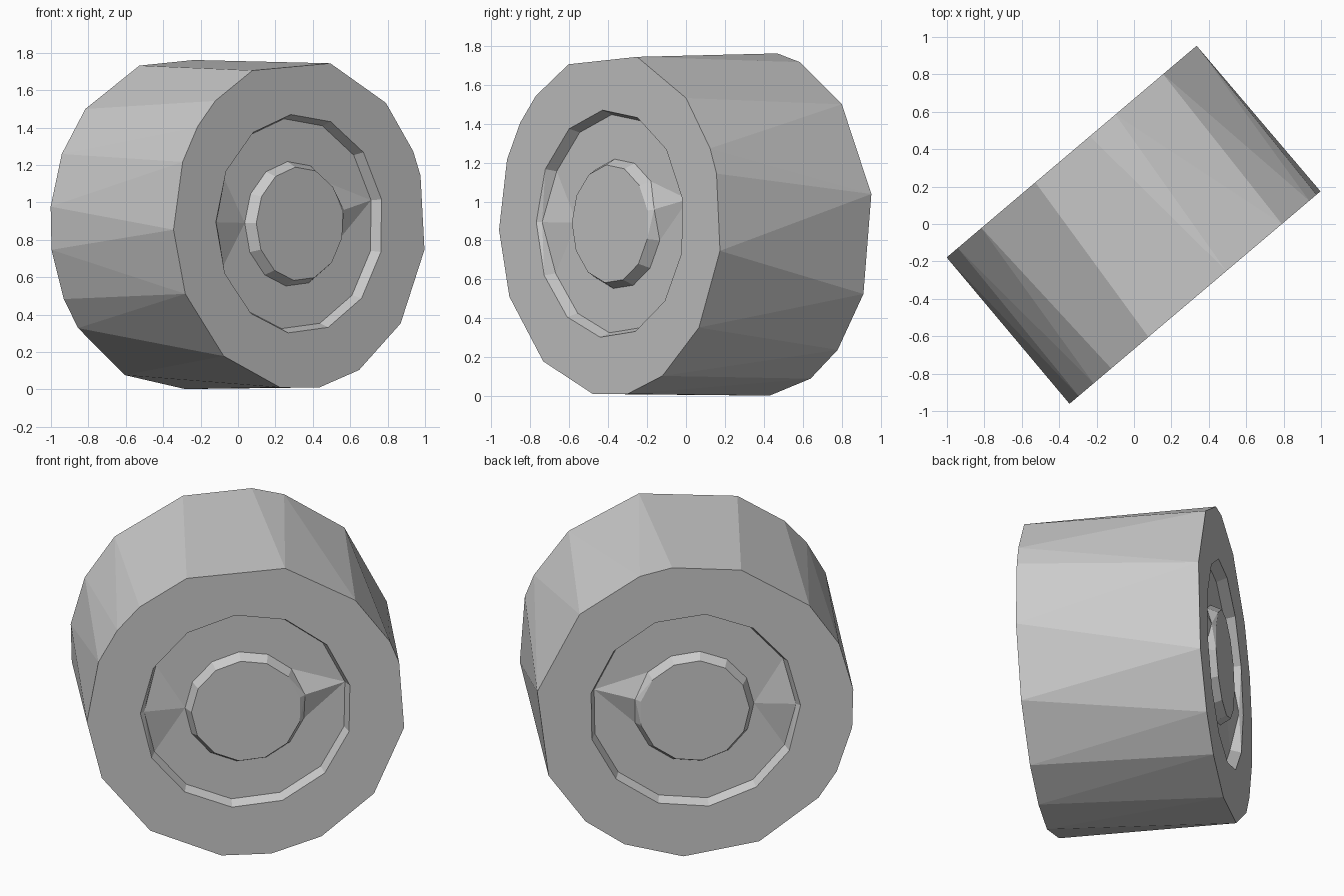
import bpy, bmesh
from math import radians, cos, sin
from mathutils import Vector

if "Cube" in bpy.data.objects:
    bpy.data.objects.remove(bpy.data.objects["Cube"])

AXLE = Vector((0.646, -0.763, 0))
SIDE = Vector((0.763, 0.646, 0))
UP = Vector((0, 0, 1))
CENTRE = Vector((0, 0, 0.885))
HALF_WIDTH = 0.511
RADIUS = 0.885
DEPTH = 0.06

# Uneven facet angles of the tread, one list per side of the wheel
FRONT = [-178, -155, -127, -99, -81, -62, -37, -9, 17, 26, 47, 76, 112, 132, 144, 158]
BACK = [-171, -153, -141, -114, -86, -64, -47, -24, 10, 44, 70, 82, 107, 136, 155, 174]
RIM = [96 + i * 360 / 13 for i in range(13)]


def ring(bm, angles, radius, offset, raised=None):
    """Closed ring of vertices; one vertex can sit further out along the axle."""
    verts = []
    for i, a in enumerate(angles):
        off = offset * (1 + (0.04 / abs(offset) if i == raised else 0))
        a = radians(a)
        verts.append(bm.verts.new(CENTRE + AXLE * off
                     + SIDE * radius * cos(a) + UP * radius * sin(a)))
    edges = [bm.edges.new((verts[i - 1], verts[i])) for i in range(len(verts))]
    return verts, edges


def finish(name, bm):
    bmesh.ops.triangulate(bm, faces=[f for f in bm.faces if len(f.verts) == 4])
    bmesh.ops.recalc_face_normals(bm, faces=bm.faces[:])
    mesh = bpy.data.meshes.new(name)
    bm.to_mesh(mesh)
    bm.free()
    obj = bpy.data.objects.new(name, mesh)
    bpy.context.collection.objects.link(obj)


bm = bmesh.new()
# Tread
front = ring(bm, FRONT, RADIUS, HALF_WIDTH)
back = ring(bm, BACK, RADIUS, -HALF_WIDTH)
n = len(FRONT)
for i in range(n):
    bm.faces.new((front[0][i - 1], front[0][i], back[0][i], back[0][i - 1]))

# Sidewall, recessed rim channel and raised hub on both sides
for sign, outer in ((1, front), (-1, back)):
    face, floor = sign * HALF_WIDTH, sign * (HALF_WIDTH - DEPTH)
    lip = ring(bm, RIM, 0.588, face)
    bmesh.ops.bridge_loops(bm, edges=outer[1] + lip[1])
    loops = [lip,
             ring(bm, RIM, 0.565, floor, raised=3),
             ring(bm, RIM, 0.335, floor, raised=10),
             ring(bm, RIM, 0.305, face)]
    for (a, _), (b, _) in zip(loops, loops[1:]):
        for i in range(len(RIM)):
            bm.faces.new((a[i - 1], a[i], b[i], b[i - 1]))
    bm.faces.new(loops[-1][0])
finish("wheel", bm)
